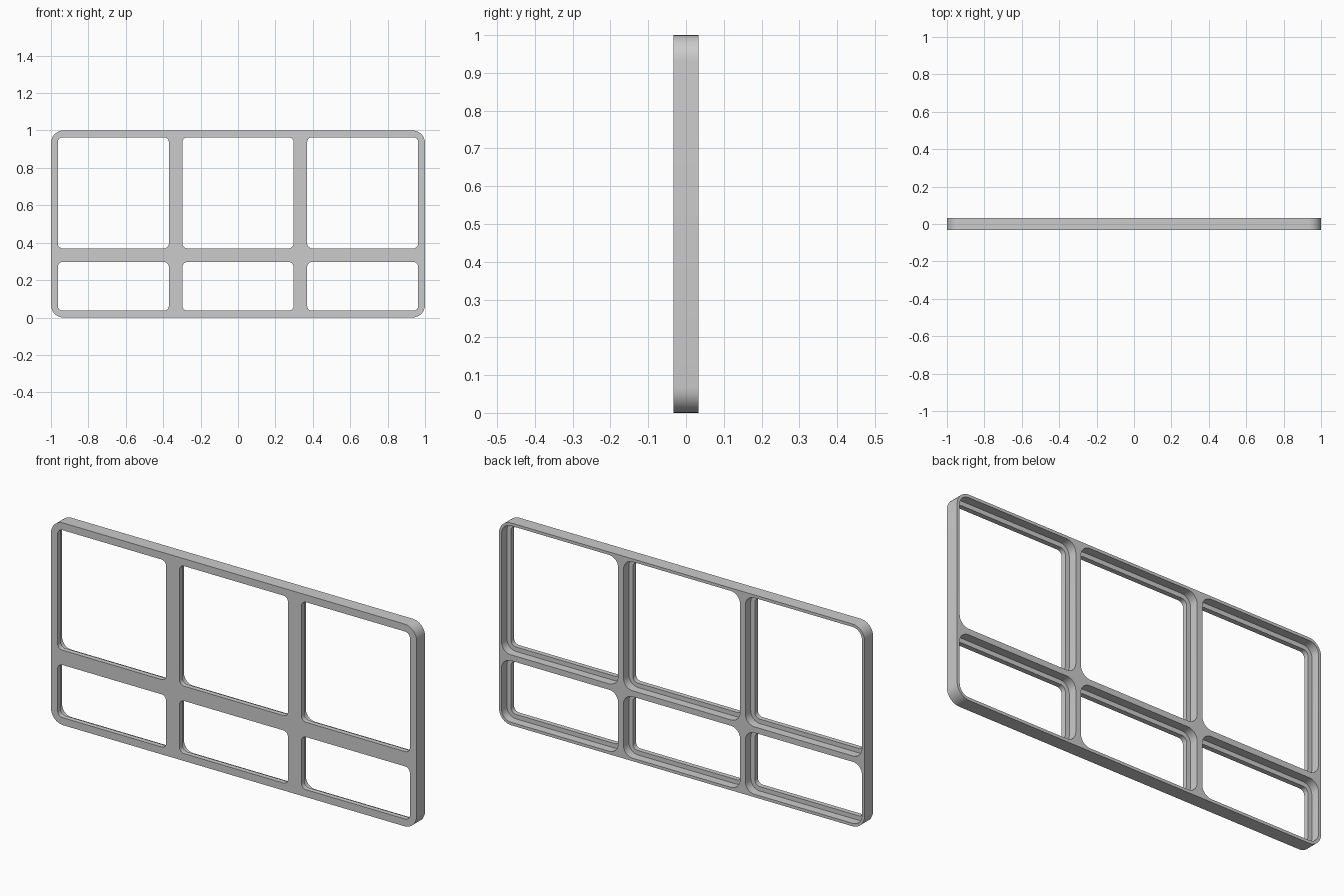
import bpy, bmesh, math

cube = bpy.data.objects.get("Cube")
if cube:
    bpy.data.objects.remove(cube)

HALF_DEPTH = 0.0333
LEDGE_Y = -0.009        # where the rear rebate stops
LIP_INSET = 0.0365      # opening inset from its grid cell, front
REBATE_INSET = 0.0145   # opening inset from its grid cell, back

grey = bpy.data.materials.new("plain_grey")
grey.use_nodes = True
grey.diffuse_color = (0.6, 0.6, 0.6, 1)
grey.node_tree.nodes["Principled BSDF"].inputs["Base Color"].default_value = grey.diffuse_color


def rounded_ring(bm, x0, x1, z0, z1, radius, y, steps=8):
    """Vertices of a rounded rectangle at depth y."""
    corners = [(x1, z1, -1, -1), (x0, z1, 1, -1), (x0, z0, 1, 1), (x1, z0, -1, 1)]
    ring = []
    for quarter, (x, z, sx, sz) in enumerate(corners):
        for i in range(steps + 1):
            a = math.pi / 2 * (quarter + i / steps)
            ring.append(bm.verts.new((x + sx * radius + radius * math.cos(a), y,
                                      z + sz * radius + radius * math.sin(a))))
    return ring


def loft(bm, rings):
    """Closed solid through a row of matching rings."""
    n = len(rings[0])
    for a, b in zip(rings, rings[1:]):
        for i in range(n):
            j = (i + 1) % n
            bm.faces.new((a[i], a[j], b[j], b[i]))
    bm.faces.new(rings[0])
    bm.faces.new(rings[-1])


def finish(name, bm):
    bmesh.ops.recalc_face_normals(bm, faces=bm.faces)
    mesh = bpy.data.meshes.new(name)
    bm.to_mesh(mesh)
    bm.free()
    mesh.materials.append(grey)
    obj = bpy.data.objects.new(name, mesh)
    bpy.context.collection.objects.link(obj)
    return obj


# Solid rounded panel
bm = bmesh.new()
loft(bm, [rounded_ring(bm, -1, 1, 0, 1, 0.067, y) for y in (-HALF_DEPTH, HALF_DEPTH)])
frame = finish("window_frame", bm)

# Stepped cutters: narrow opening in front, wider rebate behind
columns = [-1, -1 / 3, 1 / 3, 1]
rows = [0, 1 / 3, 1]
sections = [(-0.1, LIP_INSET, 0.026), (LEDGE_Y, LIP_INSET, 0.026),
            (LEDGE_Y, REBATE_INSET, 0.05), (0.1, REBATE_INSET, 0.05)]
bm = bmesh.new()
for x0, x1 in zip(columns, columns[1:]):
    for z0, z1 in zip(rows, rows[1:]):
        loft(bm, [rounded_ring(bm, x0 + d, x1 - d, z0 + d, z1 - d, r, y)
                  for y, d, r in sections])
cutter = finish("opening_cutter", bm)
cutter.hide_render = True

# Cut the openings and shade the rounded corners smooth
cut = frame.modifiers.new("openings", 'BOOLEAN')
cut.operation = 'DIFFERENCE'
cut.solver = 'EXACT'
cut.object = cutter
bpy.ops.object.select_all(action='DESELECT')
bpy.context.view_layer.objects.active = frame
frame.select_set(True)
bpy.ops.object.modifier_apply(modifier=cut.name)
bpy.data.objects.remove(cutter)
bpy.ops.object.shade_smooth_by_angle(angle=math.radians(30))
